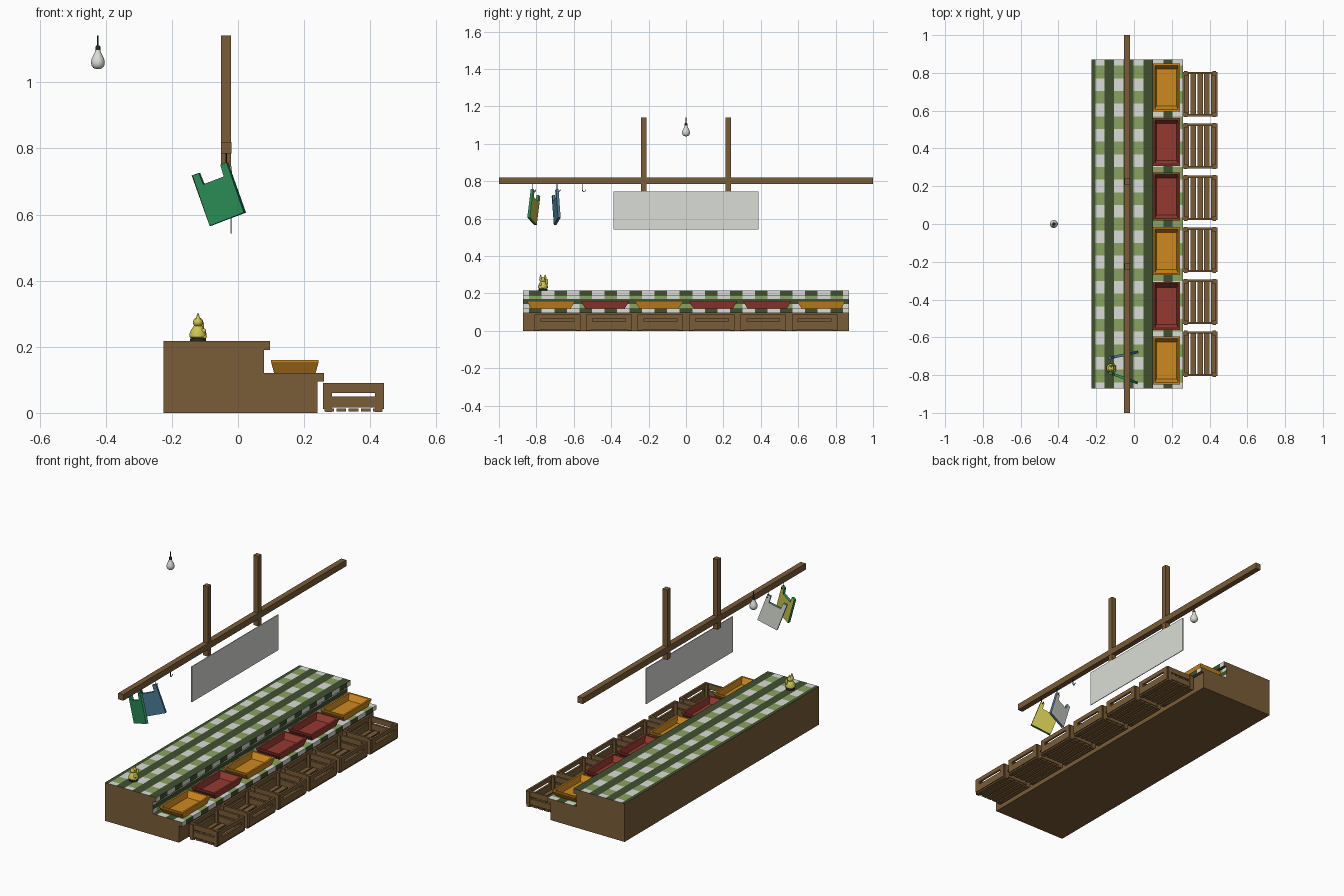
import bpy, bmesh, math
from mathutils import Matrix, Vector

if "Cube" in bpy.data.objects:
    bpy.data.objects.remove(bpy.data.objects["Cube"])


def material(name, r, g, b):
    lin = [((c / 255 + 0.055) / 1.055) ** 2.4 for c in (r, g, b)]
    m = bpy.data.materials.new(name)
    m.diffuse_color = (*lin, 1)
    m.use_nodes = True
    m.node_tree.nodes["Principled BSDF"].inputs["Base Color"].default_value = m.diffuse_color
    return m


WOOD = material("brown wood", 122, 92, 56)
ORANGE = material("orange", 205, 137, 32)
RED = material("red", 148, 58, 48)
DARK = material("dark green cloth", 64, 80, 47)
LIGHT = material("light green cloth", 138, 162, 98)
WHITE = material("off white", 218, 221, 214)
YELLOW = material("yellow", 205, 197, 80)
BLUE = material("blue", 75, 122, 148)
GREEN = material("bright green", 42, 140, 86)
BLACK = material("near black", 42, 40, 37)


def finish(name, bm, mats, smooth=False, recalc=True):
    if recalc:
        bmesh.ops.recalc_face_normals(bm, faces=bm.faces[:])
    me = bpy.data.meshes.new(name)
    bm.to_mesh(me)
    bm.free()
    for m in mats:
        me.materials.append(m)
    ob = bpy.data.objects.new(name, me)
    bpy.context.collection.objects.link(ob)
    if smooth:
        bpy.ops.object.select_all(action='DESELECT')
        ob.select_set(True)
        bpy.context.view_layer.objects.active = ob
        bpy.ops.object.shade_smooth_by_angle(angle=math.radians(50))
    return ob


def boxes(name, spans, mat):
    """Each span is x0, x1, y0, y1, z0, z1."""
    bm = bmesh.new()
    for x0, x1, y0, y1, z0, z1 in spans:
        mtx = Matrix.Translation(((x0 + x1) / 2, (y0 + y1) / 2, (z0 + z1) / 2)) \
            @ Matrix.Diagonal((x1 - x0, y1 - y0, z1 - z0, 1))
        bmesh.ops.create_cube(bm, size=1, matrix=mtx)
    return finish(name, bm, [mat])


def lathe(name, profile, centre, mat, seg=20):
    """Closed turned solid from (radius, z) points, bottom to top."""
    bm = bmesh.new()
    rings = [[bm.verts.new((centre[0] + r * math.cos(2 * math.pi * i / seg),
                            centre[1] + r * math.sin(2 * math.pi * i / seg), z))
              for i in range(seg)] for r, z in profile]
    for a, b in zip(rings, rings[1:]):
        for i in range(seg):
            j = (i + 1) % seg
            bm.faces.new((a[i], a[j], b[j], b[i]))
    bm.faces.new(rings[0])
    bm.faces.new(rings[-1])
    return finish(name, bm, [mat], True)


# Stepped counter with checked cloth: (x, z, kind of the strip that starts here)
strips = [(-.225, .217, 'd'), (-.205, .217, 'c'), (-.155, .217, 'd'), (-.105, .217, 'c'),
          (-.055, .217, 'd'), (-.002, .217, 'c'), (.050, .217, 'd'), (.097, .217, 'e'),
          (.097, .190, 'd'), (.078, .190, 'c'), (.078, .170, 'd'), (.078, .145, 'c'),
          (.078, .120, 'd'), (.100, .120, 'c'), (.155, .120, 'd'), (.205, .120, 'c'),
          (.260, .120, 'e'), (.260, .095, 'w'), (.240, .095, 'w'), (.240, 0, 'w'),
          (-.225, 0, 'w')]
W = 1.744 / 26
rows = [-.872] + [(i + .5) * W for i in range(-13, 13)] + [.872]
bm = bmesh.new()
loops = [[bm.verts.new((x, y, z)) for x, z, k in strips] for y in rows]
for r in range(len(rows) - 1):
    even = (r - 13) % 2 == 0
    pick = {'w': 0, 'd': 1, 'c': 2 if even else 3, 'e': 1 if even else 3}
    for s, (x, z, kind) in enumerate(strips):
        t = (s + 1) % len(strips)
        f = bm.faces.new((loops[r][s], loops[r][t], loops[r + 1][t], loops[r + 1][s]))
        f.material_index = pick[kind]
bm.faces.new(loops[0])
bm.faces.new(loops[-1])
finish("counter_with_cloth", bm, [WOOD, DARK, LIGHT, WHITE])

# Six tapered display trays
tray_colours = [ORANGE, RED, ORANGE, RED, RED, ORANGE]
for n, mat in enumerate(tray_colours):
    cy = -.722 + n * .289
    bm = bmesh.new()
    rings = []
    for hx, hy, z in [(.063, .106, .121), (.072, .127, .154), (.072, .127, .160),
                      (.062, .117, .160), (.054, .098, .128)]:
        rings.append([bm.verts.new((.172 + sx * hx, cy + sy * hy, z))
                      for sx, sy in ((-1, -1), (1, -1), (1, 1), (-1, 1))])
    for a, b in zip(rings, rings[1:]):
        for i in range(4):
            j = (i + 1) % 4
            bm.faces.new((a[i], a[j], b[j], b[i]))
    bm.faces.new(rings[0])
    bm.faces.new(rings[-1])
    finish(f"tray_{n + 1}", bm, [mat])

# Six slatted crates in front of the counter
for n in range(6):
    cy = -.687 + n * .275
    parts = []
    for x0, x1, p0, p1 in ((.257, .268, .264, .284), (.431, .442, .415, .435)):
        parts += [(x0, x1, cy - .118, cy + .118, .066, .090),
                  (x0, x1, cy - .118, cy + .118, .012, .050)]
        for s in (-1, 1):
            a, b = sorted((cy + s * .088, cy + s * .118))
            parts.append((x0, x1, a, b, .050, .066))          # beside hand slot
            a, b = sorted((cy + s * .098, cy + s * .122))
            parts.append((p0, p1, a, b, .002, .088))          # corner post
    for s in (-1, 1):
        a, b = sorted((cy + s * .106, cy + s * .118))
        parts += [(.262, .437, a, b, .060, .090), (.262, .437, a, b, .017, .050)]
    for i in range(5):
        x = .262 + i * .0365
        parts.append((x, x + .029, cy - .118, cy + .118, .004, .014))
    boxes(f"crate_{n + 1}", parts, WOOD)

# Hanging beam, its posts and the blank board
boxes("beam", [(-.052, -.020, -1, 1, .785, .820)], WOOD)
for side, y in (("left", -.225), ("right", .225)):
    boxes(f"{side}_post", [(-.051, -.021, y - .015, y + .015, .745, 1.142)], WOOD)
boxes("hanging_board", [(-.022, -.018, -.388, .388, .543, .745)], WHITE)

# Hooks under the beam
for n, y in enumerate((-.82, -.69, -.555)):
    cu = bpy.data.curves.new(f"hook_{n + 1}", 'CURVE')
    cu.dimensions = '3D'
    cu.bevel_depth = .0022
    cu.bevel_resolution = 1
    cu.use_fill_caps = True
    pts = [(0, .787), (0, .755)] + [(.009 - .009 * math.cos(a), .755 - .010 * math.sin(a))
                                    for a in (.8, 1.57, 2.35, 3.14)]
    sp = cu.splines.new('POLY')
    sp.points.add(len(pts) - 1)
    for p, (d, z) in zip(sp.points, pts):
        p.co = (-.036, y + d, z, 1)
    cu.materials.append(BLACK)
    bpy.context.collection.objects.link(bpy.data.objects.new(f"hook_{n + 1}", cu))

# Two-handled carrier bags, each with a different colour on its back
outline = [(-.0585, -.08), (.0585, -.08), (.0585, .082), (.037, .082), (.035, .045),
           (-.035, .045), (-.037, .082), (-.0585, .082)]
for name, y, yaw, front, back in (("first_bag", -.814, -20, GREEN, YELLOW),
                                  ("second_bag", -.694, 12, BLUE, WHITE)):
    bm = bmesh.new()
    A = [bm.verts.new((u, -.007, v)) for u, v in outline]
    B = [bm.verts.new((u, .007, v)) for u, v in outline]
    bm.faces.new(A)
    bm.faces.new(B).material_index = 1
    for i in range(len(A)):
        j = (i + 1) % len(A)
        bm.faces.new((A[i], A[j], B[j], B[i]))
    ob = finish(name, bm, [front, back])
    ob.matrix_world = Matrix.Translation((-.0575, y, .661)) \
        @ Matrix.Rotation(math.radians(yaw), 4, 'Z') @ Matrix.Rotation(math.radians(-20), 4, 'Y')

# Small cat ornament facing +x
CX, CY = -.121, -.765
lathe("cat_base", [(.024, .2165), (.024, .225)], (CX, CY), BLACK)
lathe("cat_body", [(.018, .224), (.026, .230), (.026, .240), (.020, .253), (.011, .266)],
      (CX, CY), YELLOW)
bm = bmesh.new()
for x, y, z, rx, ry, rz in ((0, 0, .274, .016, .020, .015), (.016, -.010, .230, .011, .008, .007),
                            (.016, .010, .230, .011, .008, .007),
                            (.012, .021, .262, .007, .007, .017), (.016, -.012, .248, .009, .007, .008)):
    bmesh.ops.create_uvsphere(bm, u_segments=14, v_segments=8, radius=1,
                              matrix=Matrix.Translation((CX + x, CY + y, z)) @ Matrix.Diagonal((rx, ry, rz, 1)))
for s in (-1, 1):
    bmesh.ops.create_cone(bm, cap_ends=True, segments=8, radius1=.008, radius2=.001, depth=.020,
                          matrix=Matrix.Translation((CX, CY + s * .012, .292)))
finish("cat_head_and_paws", bm, [YELLOW], True)
boxes("cat_eyes", [(CX + .0125, CX + .0155, CY + s * .008 - .002, CY + s * .008 + .002, .276, .280)
                   for s in (-1, 1)], BLACK)

# Light bulb with socket and wire
lathe("bulb_glass", [(.004, 1.040), (.013, 1.043), (.019, 1.050), (.021, 1.060), (.019, 1.071),
                     (.013, 1.083), (.009, 1.092), (.008, 1.098)], (-.424, 0), WHITE)
lathe("bulb_socket", [(.0075, 1.096), (.0075, 1.108), (.004, 1.112)], (-.424, 0), BLACK, 12)
lathe("bulb_wire", [(.002, 1.110), (.002, 1.142)], (-.424, 0), BLACK, 8)
